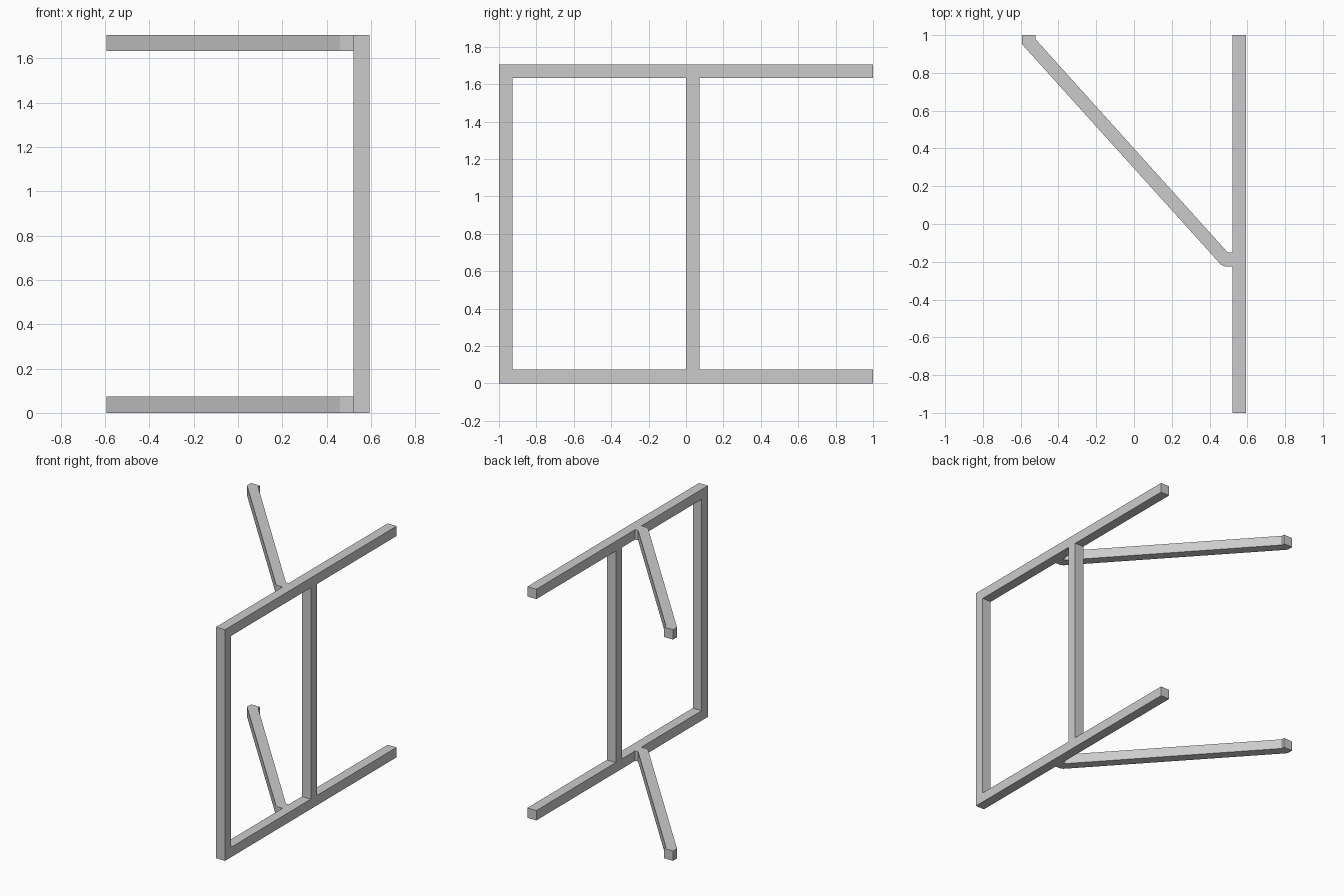
import bpy, bmesh

if "Cube" in bpy.data.objects:
    bpy.data.objects.remove(bpy.data.objects["Cube"])

T = 0.073            # bar thickness
H = 1.705            # total height
X0, X1 = 0.521, 0.594


def prism(name, outline, z0, z1):
    """Extrude a counter-clockwise plan outline from z0 to z1."""
    bm = bmesh.new()
    face = bm.faces.new([bm.verts.new((x, y, z0)) for x, y in outline])
    ext = bmesh.ops.extrude_face_region(bm, geom=[face])
    top = [v for v in ext["geom"] if isinstance(v, bmesh.types.BMVert)]
    bmesh.ops.translate(bm, verts=top, vec=(0, 0, z1 - z0))
    bmesh.ops.recalc_face_normals(bm, faces=bm.faces)
    mesh = bpy.data.meshes.new(name)
    bm.to_mesh(mesh)
    bm.free()
    ob = bpy.data.objects.new(name, mesh)
    bpy.context.collection.objects.link(ob)
    return ob


def bar(name, y0, y1, z0, z1):
    return prism(name, [(X0, y0), (X1, y0), (X1, y1), (X0, y1)], z0, z1)


# Plan of the slanted arm, with its squared ends
ARM = [(-0.594, 1.0), (-0.594, 0.953), (0.46, -0.215), (0.481, -0.225),
       (X0, -0.225), (X0, -0.152), (0.497, -0.152), (-0.521, 0.978), (-0.521, 1.0)]

# Long rails and slanted arms, bottom and top
for level, z in (("lower", 0.0), ("upper", H - T)):
    bar(level + "_rail", -1.0, 1.0, z, z + T)
    prism(level + "_arm", ARM, z, z + T)

# Upright posts between the rails
for name, y in (("front_post", -1.0), ("middle_post", 0.0)):
    bar(name, y, y + T, T, H - T)
